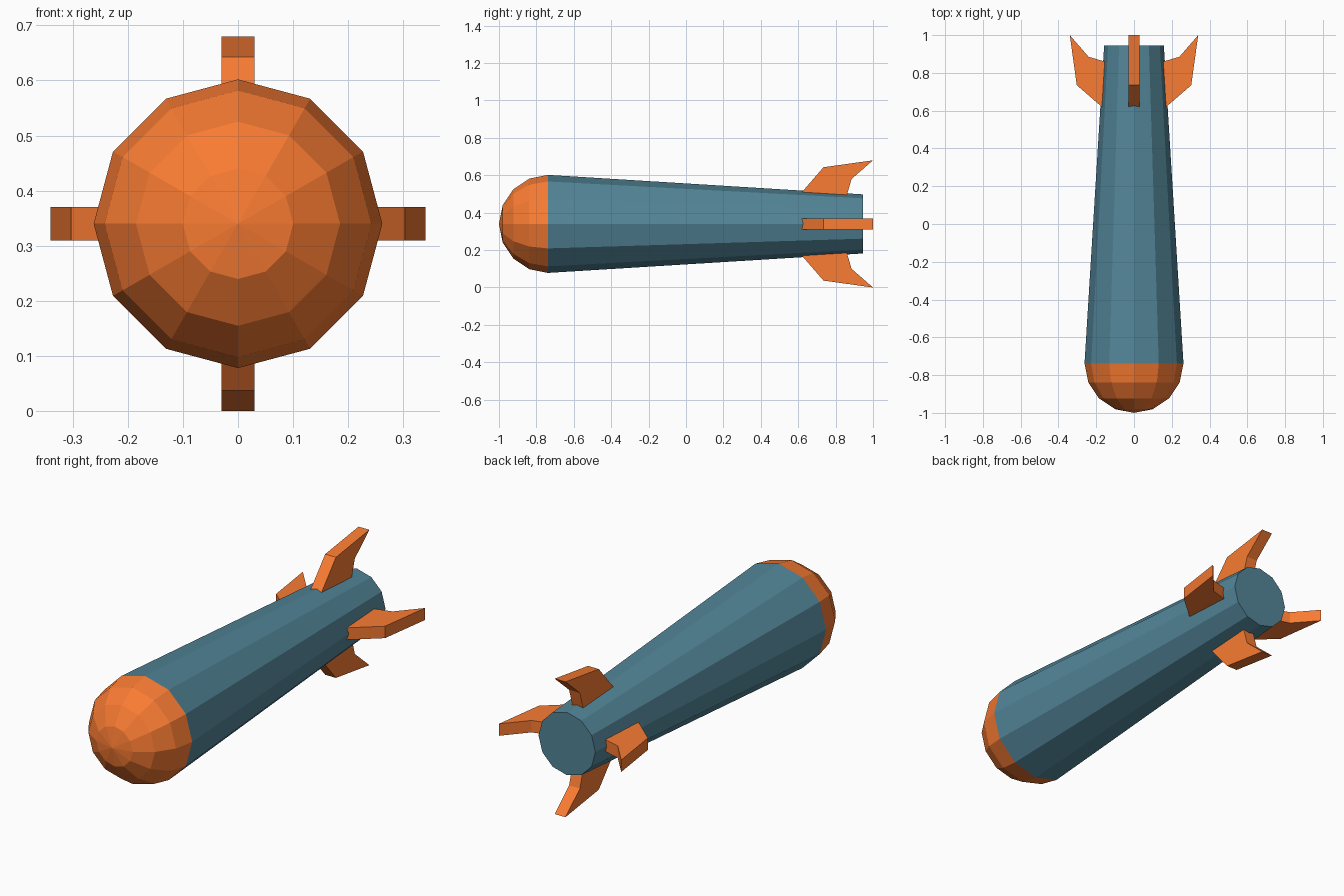
import bpy, bmesh
from math import sin, cos, pi, radians
from mathutils import Matrix, Vector

if "Cube" in bpy.data.objects:
    bpy.data.objects.remove(bpy.data.objects["Cube"])

AXIS_Z = 0.34
SIDES = 12
R = 0.262
SHOULDER = -0.738


def material(name, rgb):
    m = bpy.data.materials.new(name)
    m.diffuse_color = (*rgb, 1)
    m.use_nodes = True
    m.node_tree.nodes["Principled BSDF"].inputs["Base Color"].default_value = m.diffuse_color
    return m


orange = material("orange", (0.95, 0.20, 0.033))
teal = material("teal", (0.085, 0.235, 0.31))


def finish(bm, name, mat):
    bmesh.ops.recalc_face_normals(bm, faces=bm.faces)
    me = bpy.data.meshes.new(name)
    bm.to_mesh(me)
    bm.free()
    me.materials.append(mat)
    ob = bpy.data.objects.new(name, me)
    ob.location.z = AXIS_Z
    bpy.context.collection.objects.link(ob)
    return ob


def lathe(name, rings, mat, tip=None):
    """Rings of (y, radius) around the y axis; both ends closed."""
    bm = bmesh.new()
    loops = [[bm.verts.new((r * cos(2 * pi * i / SIDES), y, r * sin(2 * pi * i / SIDES)))
              for i in range(SIDES)] for y, r in rings]
    for a, b in zip(loops, loops[1:]):
        for i in range(SIDES):
            j = (i + 1) % SIDES
            bm.faces.new((a[i], a[j], b[j], b[i]))
    bm.faces.new(loops[0])
    if tip is None:
        bm.faces.new(loops[-1])
    else:
        t = bm.verts.new((0, tip, 0))
        for i in range(SIDES):
            bm.faces.new((loops[-1][i], loops[-1][(i + 1) % SIDES], t))
    return finish(bm, name, mat)


# Tapered body
lathe("body", [(SHOULDER, R), (0.945, 0.158)], teal)

# Hemispherical nose
lathe("nose", [(SHOULDER - R * sin(radians(a)), R * cos(radians(a)))
               for a in (0, 22.5, 45, 67.5)], orange, tip=SHOULDER - R)

# Four swept tail fins, profile as (y, radius), rooted inside the body
profile = [(0.585, 0.13), (0.735, 0.303), (1.0, 0.34), (0.885, 0.24), (0.853, 0.13)]
for k, side in enumerate(("top", "right", "bottom", "left")):
    bm = bmesh.new()
    face = bm.faces.new([bm.verts.new((-0.03, y, r)) for y, r in profile])
    ext = bmesh.ops.extrude_face_region(bm, geom=[face], use_keep_orig=True)
    bmesh.ops.translate(bm, vec=Vector((0.06, 0, 0)),
                        verts=[v for v in ext["geom"] if isinstance(v, bmesh.types.BMVert)])
    bmesh.ops.rotate(bm, verts=bm.verts, matrix=Matrix.Rotation(k * pi / 2, 3, "Y"))
    finish(bm, "fin_" + side, orange)
